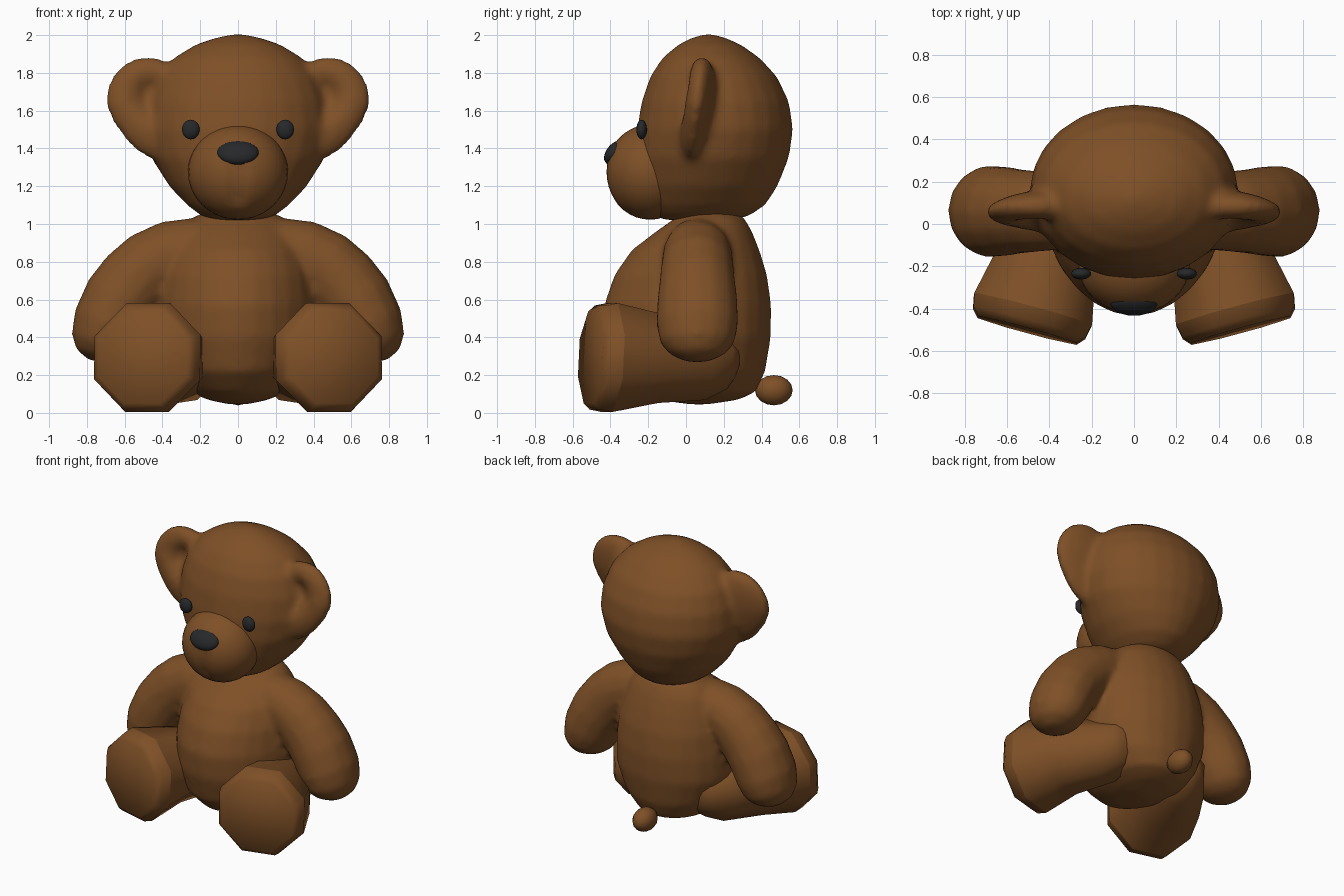
import bpy, bmesh, math
from mathutils import Vector

if "Cube" in bpy.data.objects:
    bpy.data.objects.remove(bpy.data.objects["Cube"])


def material(name, color):
    m = bpy.data.materials.new(name)
    m.diffuse_color = color
    m.use_nodes = True
    m.node_tree.nodes["Principled BSDF"].inputs["Base Color"].default_value = m.diffuse_color
    return m


BROWN = material("brown_plush", (0.21, 0.08, 0.02, 1))
BLACK = material("black_plastic", (0.02, 0.021, 0.023, 1))


def select(objs):
    bpy.ops.object.select_all(action='DESELECT')
    for o in objs:
        o.select_set(True)
    bpy.context.view_layer.objects.active = objs[0]


def finish(name, bm, mat, angle=60):
    bmesh.ops.recalc_face_normals(bm, faces=bm.faces)
    me = bpy.data.meshes.new(name)
    bm.to_mesh(me)
    bm.free()
    me.materials.append(mat)
    ob = bpy.data.objects.new(name, me)
    bpy.context.collection.objects.link(ob)
    select([ob])
    bpy.ops.object.shade_smooth_by_angle(angle=math.radians(angle))
    return ob


def fuse(objs):
    """Join overlapping parts into one skin with softly blended seams."""
    select(objs)
    bpy.ops.object.join()
    rm = objs[0].modifiers.new("skin", 'REMESH')
    rm.mode = 'VOXEL'
    rm.voxel_size = 0.022
    rm.use_smooth_shade = True
    sm = objs[0].modifiers.new("blend", 'SMOOTH')
    sm.factor = 0.5
    sm.iterations = 8


def loft(name, rings, n, side, axis=None, phase=0.0, angle=60):
    """Skin rings (centre, radius_u, radius_v); u is perpendicular to axis and 'side'."""
    bm = bmesh.new()
    loops = []
    pts = [Vector(r[0]) for r in rings]
    for i, (_, ru, rv) in enumerate(rings):
        t = Vector(axis) if axis else pts[min(i + 1, len(pts) - 1)] - pts[max(i - 1, 0)]
        t.normalize()
        u = t.cross(Vector(side)).normalized()
        v = u.cross(t)
        loop = []
        for k in range(n):
            a = 2 * math.pi * k / n + phase
            loop.append(bm.verts.new(pts[i] + u * ru * math.cos(a) + v * rv * math.sin(a)))
        loops.append(loop)
    for a, b in zip(loops, loops[1:]):
        for k in range(n):
            bm.faces.new((a[k], a[(k + 1) % n], b[(k + 1) % n], b[k]))
    bm.faces.new(loops[0])
    bm.faces.new(loops[-1])
    return finish(name, bm, BROWN, angle)


def stack(name, rows, n, taper=0.0):
    """Loft upward from rows of (z, front y, back y, half width); taper narrows the front."""
    rings = [((0, (f + b) / 2, z), w, (b - f) / 2) for z, f, b, w in rows]
    ob = loft(name, rings, n, (0, 1, 0), axis=(0, 0, 1))
    for v in ob.data.vertices:
        v.co.x *= 1 + taper * v.co.y / 0.45
    return ob


def ball(name, loc, scale, mat, seg=20, rows=14, shape=None):
    """Scaled sphere, optionally reshaped in unit space before scaling."""
    bm = bmesh.new()
    bmesh.ops.create_uvsphere(bm, u_segments=seg, v_segments=rows, radius=1)
    for v in bm.verts:
        if shape:
            v.co = shape(v.co)
        v.co = Vector([c * s for c, s in zip(v.co, scale)]) + Vector(loc)
    return finish(name, bm, mat)


# Head and torso
head = stack("head", [(1.02, -0.10, 0.22, 0.12), (1.04, -0.17, 0.33, 0.19),
                      (1.10, -0.22, 0.42, 0.27), (1.20, -0.25, 0.485, 0.365),
                      (1.35, -0.265, 0.545, 0.46), (1.50, -0.26, 0.568, 0.495),
                      (1.65, -0.235, 0.545, 0.48), (1.78, -0.19, 0.482, 0.43),
                      (1.88, -0.125, 0.39, 0.34), (1.95, -0.04, 0.29, 0.225),
                      (1.985, 0.03, 0.21, 0.12), (2.003, 0.09, 0.15, 0.04)], 24)
torso = stack("torso", [(0.045, 0.02, 0.12, 0.05), (0.07, -0.16, 0.28, 0.16),
                        (0.11, -0.27, 0.37, 0.25), (0.22, -0.38, 0.42, 0.35),
                        (0.40, -0.43, 0.45, 0.42), (0.57, -0.435, 0.452, 0.42),
                        (0.73, -0.38, 0.43, 0.40), (0.86, -0.29, 0.39, 0.36),
                        (0.96, -0.16, 0.35, 0.31), (1.03, -0.06, 0.31, 0.24),
                        (1.06, -0.03, 0.28, 0.18)], 24, taper=0.13)


# Muzzle with mouth crease
def crease(p):
    if abs(p.x) < 0.03 and p.y < -0.3 and -0.6 < p.z < 0.2:
        p.y += 0.13
    return p


def lean_back(p):
    p.y += 0.5 * p.z
    return p


ball("muzzle", (0, -0.19, 1.275), (0.265, 0.235, 0.252), BROWN, 32, 20, crease)
ball("nose", (0, -0.378, 1.378), (0.11, 0.05, 0.063), BLACK, shape=lean_back)
ball("tail", (0, 0.465, 0.12), (0.075, 0.1, 0.08), BROWN, 12, 8)

ears, arms = [], []
for s, label in ((1, "left"), (-1, "right")):
    # Ear: hollow front, thick root, lower edge sweeping in to the head
    def ear_shape(p):
        if p.y < 0:
            p.y += 1.2 * math.exp(-((p.x + 0.1 * s) ** 2 + (p.z - 0.15) ** 2) / 0.16)
        p.y = p.y * (1 - 0.3 * s * p.x) + 0.3 * p.z
        if p.z < 0:
            p.x += s * 0.45 * p.z
            p.z *= 1.28
        return p

    ball(label + "_eye", (s * 0.25, -0.235, 1.5), (0.048, 0.028, 0.052), BLACK, 14, 10)
    ears.append(ball(label + "_ear", (s * 0.48, 0.055, 1.64), (0.226, 0.098, 0.246),
                     BROWN, 24, 20, ear_shape))

    # Arm curving down from the shoulder
    arm = [(0.08, 0.87, 0.15, 0.15), (0.23, 0.86, 0.175, 0.175), (0.35, 0.835, 0.188, 0.185),
           (0.46, 0.775, 0.198, 0.194), (0.55, 0.69, 0.203, 0.203), (0.62, 0.60, 0.203, 0.215),
           (0.685, 0.47, 0.195, 0.22), (0.72, 0.37, 0.17, 0.198),
           (0.735, 0.31, 0.125, 0.145), (0.74, 0.272, 0.05, 0.06)]
    arms.append(loft(label + "_arm", [((s * x, 0.06, z), a, b) for x, z, a, b in arm],
                     14, (0, 1, 0)))

    # Eight-sided leg flaring to a foot, with a slightly inset sole pad
    leg = [(0.22, 0.26, 0.29, 0.10), (0.245, 0.21, 0.275, 0.16), (0.29, 0.09, 0.262, 0.21),
           (0.41, -0.16, 0.288, 0.255), (0.478, -0.405, 0.293, 0.312)]
    sole = [(0.478, -0.405, 0.293, 0.312), (0.495, -0.468, 0.293, 0.298), (0.505, -0.504, 0.293, 0.262)]
    for part, rows, ang in (("leg", leg, 60), ("foot_sole", sole, 50)):
        loft(f"{label}_{part}", [((s * x, y, z), r, r) for x, y, z, r in rows], 8, (0, 0, 1),
             axis=(s * 0.26, -0.96, 0.05), phase=math.pi / 8, angle=ang)

# Ears grow out of the head, arms out of the torso
fuse([head] + ears)
fuse([torso] + arms)
